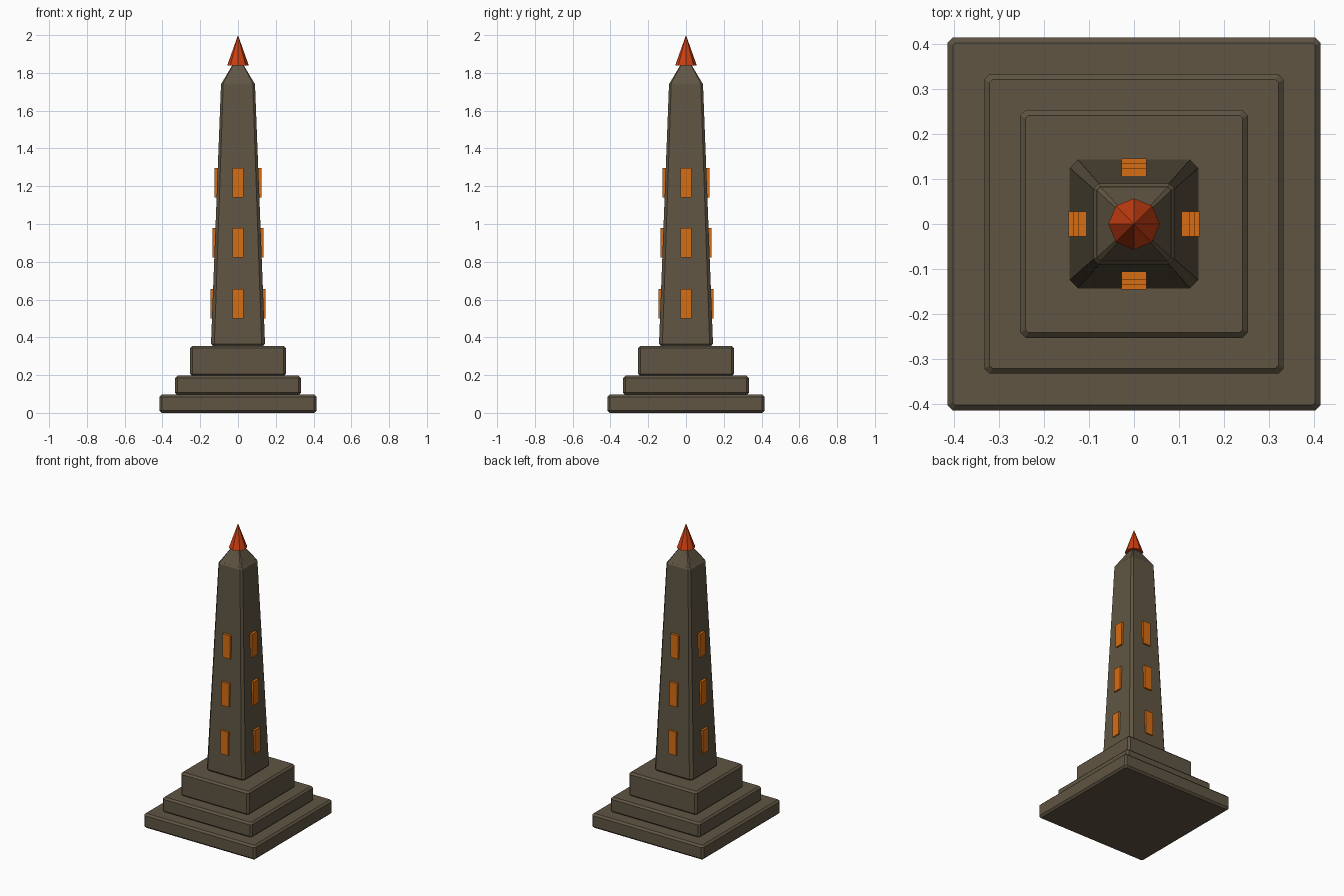
import bpy
import bmesh
from math import radians
from mathutils import Matrix

cube = bpy.data.objects.get("Cube")
if cube:
    bpy.data.objects.remove(cube, do_unlink=True)


def material(name, rgb):
    m = bpy.data.materials.new(name)
    m.use_nodes = True
    m.diffuse_color = (*rgb, 1)
    m.node_tree.nodes["Principled BSDF"].inputs["Base Color"].default_value = (*rgb, 1)
    return m


stone = material("brown stone", (0.115, 0.09, 0.056))
amber = material("amber window", (0.68, 0.15, 0.006))
red = material("red flame", (0.6, 0.05, 0.006))


def add_object(name, bm, mat):
    bmesh.ops.recalc_face_normals(bm, faces=bm.faces)
    mesh = bpy.data.meshes.new(name)
    bm.to_mesh(mesh)
    bm.free()
    mesh.materials.append(mat)
    ob = bpy.data.objects.new(name, mesh)
    bpy.context.collection.objects.link(ob)
    return ob


def loft(name, sections, mat):
    """Stack corner-cut squares given as (half width, corner cut, height)."""
    bm = bmesh.new()
    rings = []
    for h, c, z in sections:
        k = h - c
        outline = [(h, -k), (h, k), (k, h), (-k, h), (-h, k), (-h, -k), (-k, -h), (k, -h)]
        rings.append([bm.verts.new((x, y, z)) for x, y in outline])
    for low, high in zip(rings, rings[1:]):
        for i in range(8):
            j = (i + 1) % 8
            bm.faces.new((low[i], low[j], high[j], high[i]))
    bm.faces.new(rings[0][::-1])
    bm.faces.new(rings[-1])
    return add_object(name, bm, mat)


# Stepped base with bevelled edges
def step(name, half, bottom, top, b=0.012):
    loft(name, [(half - b, b / 2, bottom), (half, b, bottom + b),
                (half, b, top - b), (half - b, b / 2, top)], stone)


step("base_slab", 0.415, 0.0, 0.097)
step("middle_step", 0.333, 0.095, 0.197)
step("plinth", 0.253, 0.195, 0.355)

# Tapering shaft and its pyramid cap
loft("shaft", [(0.132, 0.012, 0.353), (0.143, 0.018, 0.366),
               (0.09, 0.012, 1.742), (0.083, 0.008, 1.752)], stone)
loft("cap", [(0.085, 0.008, 1.748), (0.016, 0.003, 1.865)], stone)

# Upright windows, three rows on each of four sides
for row, (z, outer) in enumerate([(0.578, 0.146), (0.9, 0.136), (1.218, 0.124)]):
    for side, turn in zip(("front", "left", "back", "right"), range(4)):
        bm = bmesh.new()
        place = (Matrix.Rotation(radians(90 * turn), 4, "Z")
                 @ Matrix.Translation((0, 0.015 - outer, z))
                 @ Matrix.Diagonal((0.056, 0.03, 0.157, 1)))
        bmesh.ops.create_cube(bm, size=1, matrix=place)
        add_object(f"window_{side}_{row + 1}", bm, amber)

# Eight-sided flame at the tip
bm = bmesh.new()
bmesh.ops.create_cone(bm, cap_ends=True, segments=8, radius1=0.057, radius2=0,
                      depth=0.16, matrix=Matrix.Translation((0, 0, 1.92)))
add_object("flame_tip", bm, red)
